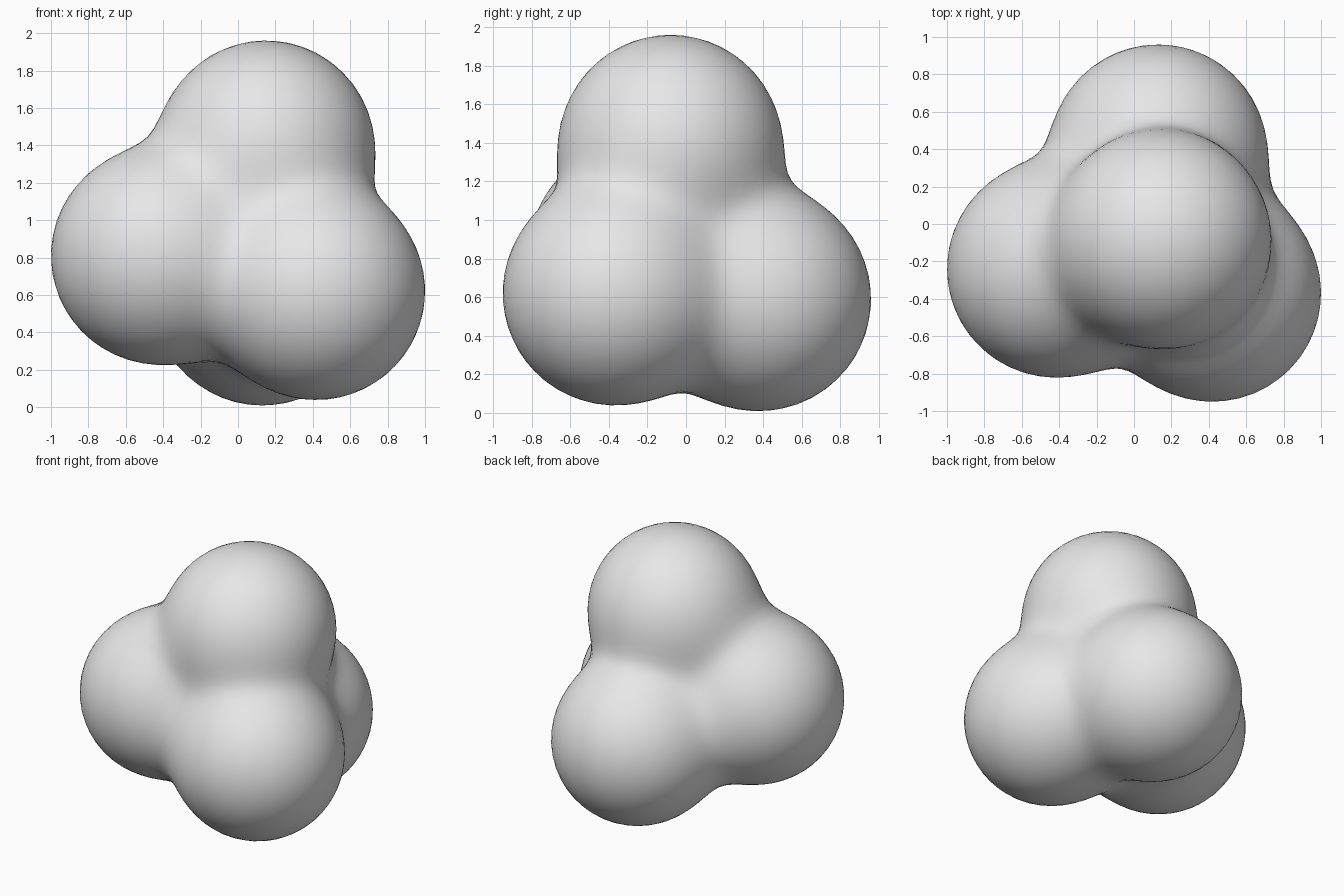
import bpy
import bmesh
import math
from mathutils import Vector

cube = bpy.data.objects.get("Cube")
if cube:
    bpy.data.objects.remove(cube, do_unlink=True)

# Four equal lobes in a tetrahedral cluster
RADIUS = 0.58
BLEND = 11.0
LOBES = [Vector(c) for c in (
    (0.15, -0.08, 1.38),    # top
    (0.42, -0.37, 0.62),    # front left
    (-0.42, -0.24, 0.81),   # right
    (0.13, 0.38, 0.59),     # back
)]
CENTRE = sum(LOBES, Vector()) / len(LOBES)


def blended_distance(p):
    """Distance to the lobes, melted together where they meet."""
    total = sum(math.exp(-BLEND * ((p - c).length - RADIUS)) for c in LOBES)
    return -math.log(total) / BLEND


def shrink_to_lobes(direction):
    """Move inward along a ray until it touches the blended skin."""
    t = 2.0
    for _ in range(80):
        step = blended_distance(CENTRE + direction * t)
        t -= step
        if abs(step) < 0.0005:
            break
    return CENTRE + direction * t


def make_material(name, colour):
    mat = bpy.data.materials.new(name)
    mat.use_nodes = True
    mat.diffuse_color = colour
    mat.node_tree.nodes["Principled BSDF"].inputs["Base Color"].default_value = colour
    return mat


# Wrap a ball of triangles tightly around the cluster
bm = bmesh.new()
bmesh.ops.create_icosphere(bm, subdivisions=5, radius=1.0)
for v in bm.verts:
    v.co = shrink_to_lobes(v.co.normalized())
for f in bm.faces:
    f.smooth = True
mesh = bpy.data.meshes.new("blob_cluster")
bm.to_mesh(mesh)
bm.free()

mesh.materials.append(make_material("light_grey", (0.8, 0.8, 0.8, 1.0)))
cluster = bpy.data.objects.new("blob_cluster", mesh)
bpy.context.collection.objects.link(cluster)
